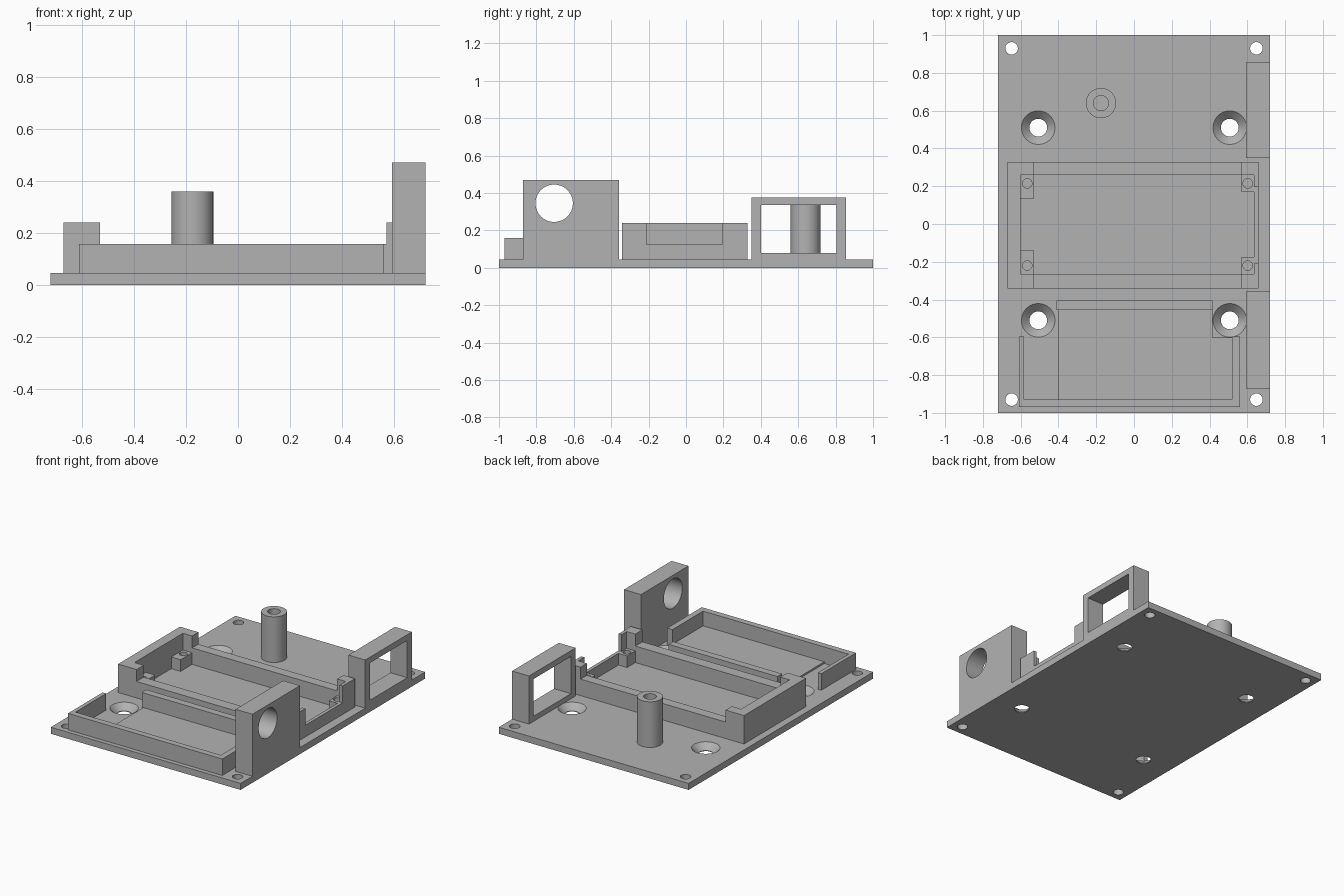
import bpy
import math

if "Cube" in bpy.data.objects:
    bpy.data.objects.remove(bpy.data.objects["Cube"])

grey = bpy.data.materials.new("plain grey")
grey.use_nodes = True
colour = (0.45, 0.45, 0.45, 1)
grey.diffuse_color = colour
grey.node_tree.nodes["Principled BSDF"].inputs["Base Color"].default_value = colour

BASE = 0.045   # top of the plate
LOW = 0.158    # low rims
TALL = 0.24    # tall ends of the board tray
REST = 0.125   # board support level


def box(name, x, y, z):
    bpy.ops.mesh.primitive_cube_add(
        size=1, location=[(a + b) / 2 for a, b in (x, y, z)])
    ob = bpy.context.object
    ob.name = name
    ob.scale = [b - a for a, b in (x, y, z)]
    bpy.ops.object.transform_apply(location=False, rotation=False, scale=True)
    ob.data.materials.append(grey)
    return ob


def cone(name, x, y, z, r_low, r_high, sides=48):
    bpy.ops.mesh.primitive_cone_add(
        vertices=sides, radius1=r_low, radius2=r_high, depth=z[1] - z[0],
        location=(x, y, (z[0] + z[1]) / 2))
    ob = bpy.context.object
    ob.name = name
    ob.data.materials.append(grey)
    return ob


def combine(ob, others, operation="DIFFERENCE"):
    # Apply booleans in turn and remove the helper objects
    bpy.context.view_layer.objects.active = ob
    for other in others:
        mod = ob.modifiers.new("cut", "BOOLEAN")
        mod.operation = operation
        mod.solver = "EXACT"
        mod.object = other
        bpy.ops.object.modifier_apply(modifier=mod.name)
        bpy.data.objects.remove(other)
    return ob


def smooth(ob):
    bpy.ops.object.select_all(action="DESELECT")
    ob.select_set(True)
    bpy.context.view_layer.objects.active = ob
    bpy.ops.object.shade_smooth_by_angle(angle=math.radians(30))


# Base plate with corner holes and countersunk holes
plate = box("base_plate", (-0.72, 0.72), (-1, 1), (0, BASE))
holes = []
for sx in (-1, 1):
    for sy in (-1, 1):
        holes.append(cone("corner_cutter", sx * 0.648, sy * 0.93, (-0.1, 0.1), 0.033, 0.033))
        holes.append(cone("through_cutter", sx * 0.507, sy * 0.51, (-0.1, 0.1), 0.047, 0.047))
        # Slope continues slightly above the plate for a clean cut
        holes.append(cone("sink_cutter", sx * 0.507, sy * 0.51, (0.004, 0.055), 0.047, 0.099))
smooth(combine(plate, holes))

# Hollow post
post = cone("hollow_post", -0.175, 0.64, (BASE, 0.358), 0.08, 0.08)
smooth(combine(post, [cone("post_cutter", -0.175, 0.64, (BASE + 0.01, 0.5), 0.04, 0.04)]))

# Side panel with round opening
panel = box("side_panel", (0.592, 0.72), (-0.872, -0.357), (BASE, 0.47))
hole = cone("panel_cutter", 0.65, -0.705, (0, 0.4), 0.1, 0.1, 64)
hole.rotation_euler = (0, math.pi / 2, 0)
hole.location.z = 0.345
smooth(combine(panel, [hole]))

# Side frame with rectangular opening
frame = box("side_frame", (0.592, 0.72), (0.35, 0.855), (BASE, 0.375))
combine(frame, [box("frame_cutter", (0.5, 0.8), (0.4, 0.805), (0.08, 0.335))])

# Board tray: low walls, tall ends and a notched end wall
tray = box("board_tray", (-0.67, 0.658), (-0.342, 0.328), (BASE, TALL))
combine(tray, [
    box("tray_cutter", (-0.6, 0.635), (-0.265, 0.26), (0, 0.5)),
    box("rim_cutter", (-0.53, 0.57), (-0.5, 0.5), (LOW, 0.5)),
    box("notch_cutter", (0.6, 0.8), (-0.21, 0.195), (REST, 0.5)),
])

# Board supports with screw holes
for side, x, depth, cx in (("right", (-0.6, -0.53), 0.125, -0.565),
                           ("left", (0.57, 0.635), 0.09, 0.602)):
    for end, wall, s in (("front", -0.265, 1), ("rear", 0.26, -1)):
        y = sorted((wall, wall + s * depth))
        support = box(f"{end}_{side}_support", x, y, (BASE, REST))
        drill = cone("drill_cutter", cx, wall + s * 0.045, (BASE + 0.01, 0.3), 0.025, 0.025, 24)
        smooth(combine(support, [drill]))

# Front tray: three outer walls, rear stop and slightly raised floor
walls = box("front_tray_walls", (-0.61, 0.56), (-0.97, -0.595), (BASE, LOW))
combine(walls, [box("walls_cutter", (-0.583, 0.52), (-0.928, -0.5), (0, 0.5))])
box("front_tray_rear_stop", (-0.41, 0.415), (-0.455, -0.405), (BASE, LOW))
floor = box("front_tray_floor", (-0.4, 0.52), (-0.928, -0.455), (BASE, BASE + 0.012))
combine(floor, [box("floor_cutter", (0.415, 0.6), (-0.6, -0.4), (0, 0.3))])
